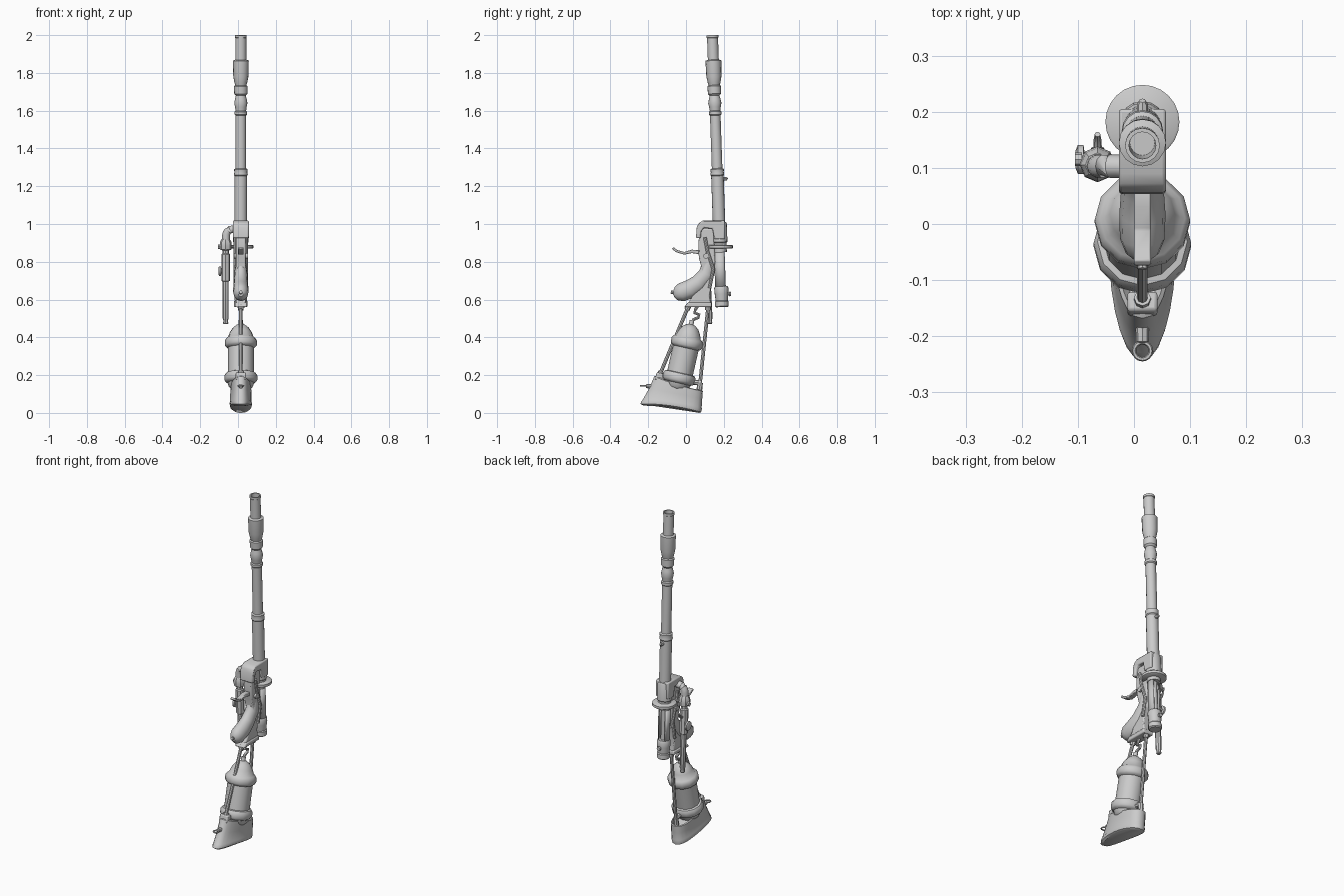
import bpy, bmesh
from math import sin, cos, pi, tau, radians
from mathutils import Vector

XC = 0.015  # centre plane of the rifle


def make(name, bm):
    bmesh.ops.recalc_face_normals(bm, faces=bm.faces)
    me = bpy.data.meshes.new(name)
    bm.to_mesh(me)
    bm.free()
    ob = bpy.data.objects.new(name, me)
    bpy.context.collection.objects.link(ob)
    return ob


def loft(name, rings, caps=True, closed=True):
    """Skin a list of point rings."""
    bm = bmesh.new()
    vs = [[bm.verts.new(p) for p in r] for r in rings]
    n = len(vs[0])
    for a, b in zip(vs, vs[1:]):
        for i in range(n if closed else n - 1):
            j = (i + 1) % n
            bm.faces.new((a[i], a[j], b[j], b[i]))
    if caps and closed:
        bm.faces.new(vs[0])
        bm.faces.new(vs[-1])
    return make(name, bm)


def frame(d):
    d = Vector(d).normalized()
    u = Vector((1, 0, 0)) if abs(d.x) < 0.9 else Vector((0, 1, 0))
    u = (u - d * u.dot(d)).normalized()
    return u, d.cross(u)


def lathe(name, base, axis, profile, n=16, arc=None):
    """Turn (distance, radius) pairs about an axis; arc leaves a slot open."""
    base, axis = Vector(base), Vector(axis)
    u, v = frame(axis)
    lo, hi = arc or (0, tau)
    m = n if arc is None else n - 1
    ang = [lo + (hi - lo) * i / m for i in range(n)]
    rings = [[base + axis * t + (u * cos(a) + v * sin(a)) * r for a in ang] for t, r in profile]
    return loft(name, rings, closed=arc is None)


def sweep(name, pts, radii, n=10, sx=1.0):
    """Tube through points with a radius at each one."""
    pts = [Vector(p) for p in pts]
    if not isinstance(radii, (list, tuple)):
        radii = [radii] * len(pts)
    rings = []
    for i, p in enumerate(pts):
        u, v = frame(pts[min(i + 1, len(pts) - 1)] - pts[max(i - 1, 0)])
        rings.append([p + (u * cos(tau * k / n) * sx + v * sin(tau * k / n)) * radii[i] for k in range(n)])
    return loft(name, rings)


def plate(name, outline, half, bevel=0.006):
    """Extrude a y,z outline sideways."""
    ob = loft(name, [[(XC + s * half, y, z) for y, z in outline] for s in (-1, 1)])
    if bevel:
        b = ob.modifiers.new("bevel", "BEVEL")
        b.width, b.segments, b.limit_method = bevel, 2, "ANGLE"
    return ob


def mid(*yz):
    return [(XC, y, z) for y, z in yz]


# barrel, hollow at the muzzle (distance along the axis is close to z)
BASE, AX = (XC, 0.21, 0), (0, -0.035, 1)
lathe("barrel", BASE, AX, [
    (0.90, 0.033), (1.255, 0.033), (1.26, 0.037), (1.275, 0.034), (1.29, 0.036), (1.295, 0.028),
    (1.575, 0.028), (1.58, 0.033), (1.595, 0.033), (1.60, 0.028), (1.62, 0.031), (1.64, 0.035),
    (1.66, 0.031), (1.68, 0.026), (1.69, 0.035), (1.73, 0.036), (1.735, 0.030), (1.75, 0.034),
    (1.78, 0.040), (1.865, 0.042), (1.87, 0.029), (1.985, 0.029), (1.987, 0.031), (2.0, 0.031),
    (2.0, 0.024), (1.88, 0.022)])
sweep("barrel_stud", mid((0.19, 1.24), (0.213, 1.24), (0.22, 1.245)), [0.01, 0.01, 0.006], 8)

# flange and collars below the breech
lathe("breech_collar", BASE, AX, [(0.85, 0.036), (0.90, 0.036), (0.905, 0.041), (1.0, 0.041), (1.01, 0.036)])
lathe("flange", (XC, 0.182, 0), (0, 0, 1), [(0.87, 0.062), (0.873, 0.066), (0.887, 0.066), (0.89, 0.062)], 24)

# slotted lower tube with the bolt inside, slot open towards +y
tube = lathe("slotted_tube", BASE, AX, [(0.65, 0.033), (0.86, 0.033)], 14, (pi / 2 + 0.75, pi / 2 + tau - 0.75))
tube.modifiers.new("wall", "SOLIDIFY").thickness = 0.006
lathe("inner_bolt", BASE, AX, [(0.64, 0.017), (0.87, 0.017)], 10)
lathe("tube_end", BASE, AX, [(0.56, 0.030), (0.565, 0.036), (0.59, 0.036), (0.595, 0.032), (0.63, 0.036),
                             (0.66, 0.038), (0.67, 0.033)])
sweep("tube_end_knob", mid((0.2, 0.63), (0.228, 0.63), (0.23, 0.63), (0.238, 0.63)), [0.008, 0.008, 0.013, 0.011], 8)

# receiver cover: a wide band arching forward from the barrel
plate("receiver_cover", [(0.205, 1.018), (0.09, 1.018), (0.067, 1.005), (0.056, 0.98), (0.053, 0.925),
                         (0.078, 0.925), (0.08, 0.96), (0.095, 0.98), (0.14, 0.975), (0.15, 0.92), (0.205, 0.92)],
      0.042)
plate("receiver", [(0.075, 0.975), (0.145, 0.975), (0.155, 0.8), (0.14, 0.72), (0.125, 0.62), (0.135, 0.565),
                   (0.0, 0.565), (0.03, 0.61), (0.07, 0.7), (0.085, 0.76), (0.068, 0.82), (0.065, 0.9)], 0.026)
plate("stock_bracket", [(-0.01, 0.56), (0.137, 0.56), (0.135, 0.585), (0.01, 0.585)], 0.032)
for s in (-1, 1):
    x = XC + s * 0.029
    sweep("side_strap", [(x, 0.10, 0.93), (x, 0.115, 0.85), (x, 0.145, 0.76), (x, 0.125, 0.66)], 0.009, 8)
    lathe("pivot_screw", (x - 0.008, 0.105, 0.83), (1, 0, 0), [(0, 0.014), (0.016, 0.014)], 10)

# pistol grip and its end screw
sweep("grip", mid((0.112, 0.88), (0.122, 0.8), (0.108, 0.735), (0.065, 0.685), (0.02, 0.655), (-0.025, 0.638),
                  (-0.052, 0.632), (-0.066, 0.63)),
      [0.028, 0.034, 0.042, 0.046, 0.05, 0.049, 0.036, 0.015], 12, 0.82)
sweep("grip_screw", mid((-0.06, 0.635), (-0.08, 0.64)), 0.009, 8)

# curved trigger lever
plate("trigger_lever", [(-0.075, 0.868), (-0.065, 0.877), (-0.045, 0.862), (-0.01, 0.852), (0.03, 0.864), (0.07, 0.862),
                        (0.1, 0.85), (0.1, 0.83), (0.06, 0.842), (0.03, 0.846), (-0.01, 0.838), (-0.05, 0.85)],
      0.015, 0.003)

# side pipe: elbow out of the cover, collar, then narrowing tube
elbow = [(0.0, 0.10, 0.975), (-0.03, 0.103, 0.972)]
elbow += [(-0.03 - 0.033 * sin(a), 0.103, 0.939 + 0.033 * cos(a)) for a in (0.4, 0.8, 1.2, pi / 2)]
sweep("side_elbow", elbow + [(-0.064, 0.104, 0.90)], 0.021, 10)
lathe("side_pipe", (-0.065, 0.148, 0), (0, -0.047, 1), [
    (0.47, 0.010), (0.475, 0.014), (0.49, 0.012), (0.50, 0.016), (0.695, 0.016), (0.70, 0.023), (0.84, 0.023),
    (0.845, 0.018), (0.86, 0.018), (0.865, 0.030), (0.885, 0.032), (0.905, 0.030), (0.92, 0.022)], 8)
lathe("side_pipe_pin", (-0.105, 0.115, 0.88), (1, 0, 0), [(0, 0.012), (0.012, 0.012), (0.012, 0.007), (0.12, 0.007)], 8)
lathe("side_valve", (-0.104, 0.115, 0.75), (1, 0, 0), [(0, 0.016), (0.004, 0.026), (0.014, 0.026), (0.016, 0.012),
                                                      (0.035, 0.012)], 12)
sweep("side_hook", [(-0.065, 0.13, 0.8), (-0.065, 0.15, 0.81), (-0.065, 0.16, 0.83)], [0.008, 0.007, 0.005], 8)

# gas bottle, leaning between the stock rods
lathe("bottle", (XC, -0.053, 0.115), Vector((0, 0.079, 0.349)).normalized(), [
    (0.0, 0.025), (0.008, 0.048), (0.025, 0.064), (0.045, 0.07), (0.05, 0.080), (0.06, 0.087), (0.085, 0.087),
    (0.097, 0.080), (0.10, 0.069), (0.235, 0.069), (0.24, 0.078), (0.25, 0.085), (0.275, 0.085), (0.288, 0.076),
    (0.293, 0.068), (0.32, 0.058), (0.345, 0.042), (0.36, 0.022), (0.362, 0.013), (0.385, 0.012)], 12)
sweep("bottle_hose", mid((0.03, 0.475), (0.04, 0.495), (0.065, 0.505), (0.07, 0.52), (0.045, 0.53), (0.05, 0.548),
                         (0.065, 0.57)), 0.008, 8)

# stock rods with end sleeves
for name, a, b in (("rear_rod", (0.015, 0.57), (-0.148, 0.18)), ("front_rod", (0.118, 0.57), (0.07, 0.115))):
    sweep(name, mid(a, b), 0.0095, 8)
    d = Vector(b) - Vector(a)
    for t0, t1 in ((0, 0.06), (0.9, 1.0)):
        sweep(name + "_sleeve", mid(Vector(a) + d * t0, Vector(a) + d * t1), 0.015, 8)
sweep("rod_brace", mid((0.0, 0.168), (0.077, 0.158)), 0.014, 8)
plate("rod_lug", [(-0.165, 0.175), (-0.125, 0.175), (-0.12, 0.208), (-0.155, 0.215)], 0.027)

# shoulder stock lofted from egg-shaped sections: (rear y,z) (front y,z) half width
rings = []
for (y0, z0), (y1, z1), w, sag in (
        ((-0.225, 0.038), (0.068, 0.0), 0.050, 0.012), ((-0.241, 0.048), (0.08, 0.004), 0.060, 0.012),
        ((-0.236, 0.062), (0.084, 0.022), 0.063, 0.012), ((-0.230, 0.068), (0.083, 0.030), 0.060, 0.01),
        ((-0.195, 0.13), (0.086, 0.075), 0.060, 0.0), ((-0.168, 0.193), (0.089, 0.115), 0.058, -0.008),
        ((-0.158, 0.197), (0.083, 0.12), 0.051, -0.010), ((-0.14, 0.17), (0.07, 0.105), 0.042, -0.01)):
    ring = []
    for k in range(24):
        c, s = cos(tau * k / 24), sin(tau * k / 24)
        f = (1 + c) / 2
        wide = w * (0.88 + 0.12 * c)
        ring.append((XC + wide * (abs(s) ** 0.8) * (1 if s >= 0 else -1) * 1.06,
                     y0 + (y1 - y0) * f, z0 + (z1 - z0) * f + sag * s * s))
    rings.append(ring)
loft("shoulder_stock", rings)

# sling loop on the back of the stock
sweep("sling_peg", mid((-0.17, 0.14), (-0.21, 0.142), (-0.212, 0.142)), [0.013, 0.011, 0.006], 8)
bpy.ops.mesh.primitive_torus_add(location=(XC, -0.226, 0.143), major_radius=0.015, minor_radius=0.004,
                                 major_segments=16, minor_segments=6)
bpy.context.object.name = "sling_ring"

# smooth shading that keeps hard edges
for ob in bpy.context.scene.objects:
    ob.select_set(True)
bpy.ops.object.shade_smooth_by_angle(angle=radians(38))
